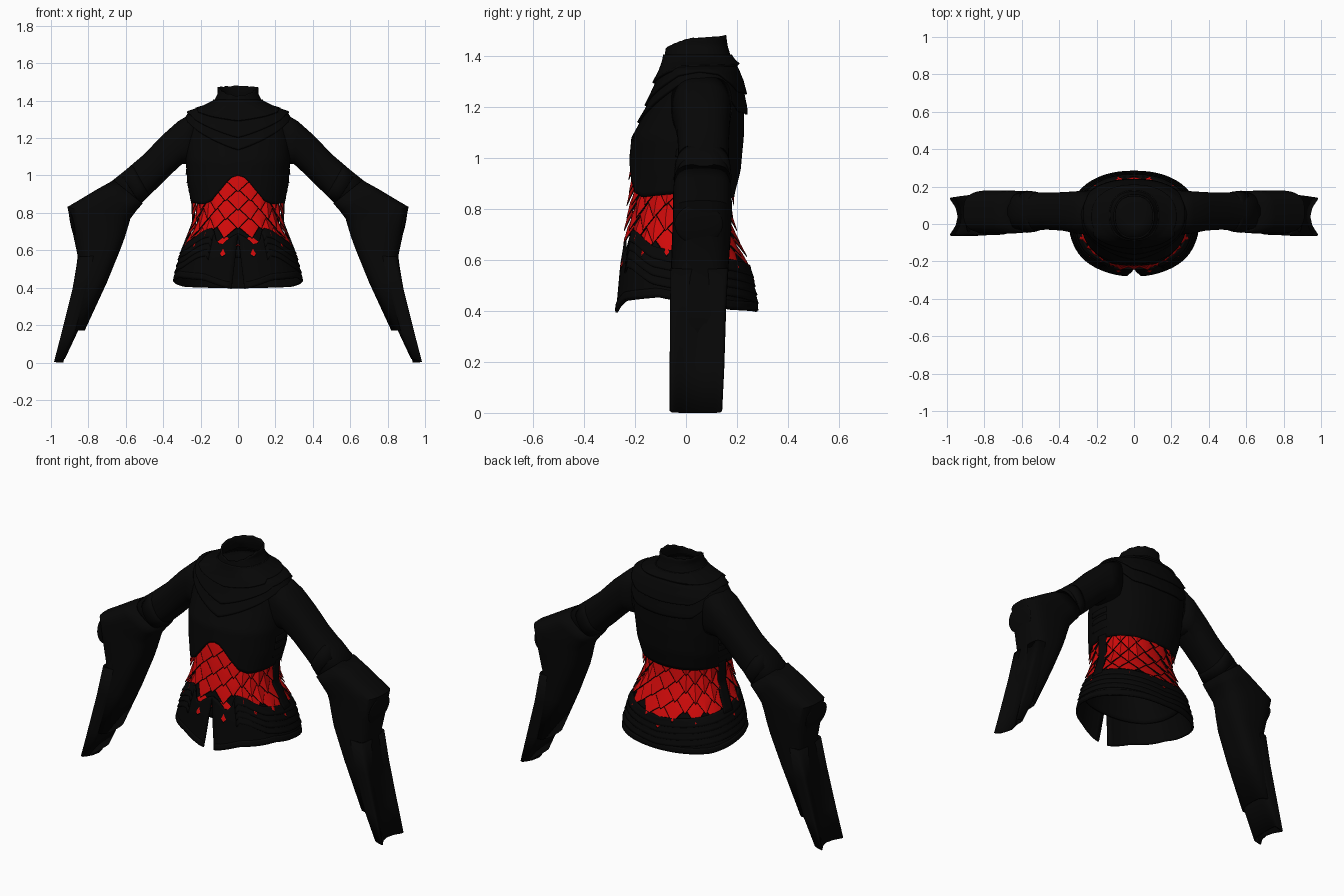
import bpy, bmesh, math
from math import pi, sin, cos

if "Cube" in bpy.data.objects:
    bpy.data.objects.remove(bpy.data.objects["Cube"])


def material(name, rgb):
    m = bpy.data.materials.new(name)
    m.use_nodes = True
    m.diffuse_color = (*rgb, 1)
    bsdf = m.node_tree.nodes["Principled BSDF"]
    bsdf.inputs["Base Color"].default_value = (*rgb, 1)
    bsdf.inputs["Roughness"].default_value = 0.8
    return m


BLACK = material("black leather", (0.002, 0.002, 0.002))
RED = material("red scales", (0.62, 0.003, 0.003))

# Torso profile: height, half width, front y, back y
BODY = [(.38, .343, -.272, .275), (.45, .335, -.262, .268), (.58, .30, -.25, .243),
        (.64, .275, -.24, .213), (.75, .232, -.225, .175), (.85, .235, -.215, .175),
        (.95, .26, -.21, .205), (1.08, .275, -.205, .222), (1.2, .28, -.145, .226),
        (1.3, .272, -.108, .214), (1.345, .25, -.093, .2), (1.375, .17, -.085, .185),
        (1.4, .125, -.08, .172), (1.44, .105, -.076, .16), (1.5, .108, -.072, .152)]


def interp(table, x):
    """Linear lookup of every column after the first."""
    x = min(max(x, table[0][0]), table[-1][0])
    for a, b in zip(table, table[1:]):
        if x <= b[0]:
            f = (x - a[0]) / (b[0] - a[0])
            return [p + (q - p) * f for p, q in zip(a[1:], b[1:])]


def edge(*pairs):
    """Border height by angle: 0 is the front, pi the back, same on both sides."""
    return lambda t: interp(pairs, abs((t + pi) % (2 * pi) - pi))[0]


def power(v, n):
    return math.copysign(abs(v) ** (2 / n), v)


def torso_point(t, z, off=0.0):
    w, front, back = interp(BODY, z)
    mid, depth = (front + back) / 2, (back - front) / 2
    return (power(sin(t), 2.3) * (w + off), mid - power(cos(t), 2.3) * (depth + off), z)


def finish(bm, name, mats, thick, mirror=False):
    me = bpy.data.meshes.new(name)
    bm.to_mesh(me)
    bm.free()
    ob = bpy.data.objects.new(name, me)
    bpy.context.collection.objects.link(ob)
    for m in mats:
        me.materials.append(m)
    if thick:
        ob.modifiers.new("thickness", "SOLIDIFY").thickness = thick
    if mirror:
        ob.modifiers.new("mirror", "MIRROR")
    bpy.ops.object.select_all(action="DESELECT")
    ob.select_set(True)
    bpy.context.view_layer.objects.active = ob
    bpy.ops.object.shade_smooth_by_angle(angle=math.radians(35))


def grid(name, rows, thick=0.01, mirror=False):
    bm = bmesh.new()
    vs = [[bm.verts.new(p) for p in row] for row in rows]
    for r, s in zip(vs, vs[1:]):
        for j in range(len(r) - 1):
            bm.faces.new((r[j], s[j], s[j + 1], r[j + 1]))
    bmesh.ops.remove_doubles(bm, verts=bm.verts, dist=1e-5)
    finish(bm, name, [BLACK], thick, mirror)


def shell(name, top, bottom, off=0.0, flare=0.0, start=0.0, end=2 * pi,
          rows=16, cols=80, slit=0.0, mirror=False):
    """Cloth wrapped on the torso between two borders."""
    out = []
    for i in range(rows + 1):
        v = i / rows
        a, b = start + slit * v, end - slit * v
        line = []
        for j in range(cols + 1):
            t = a + (b - a) * j / cols
            z = top(t) + (bottom(t) - top(t)) * v
            line.append(torso_point(t, z, off + flare * v * v))
        out.append(line)
    grid(name, out, mirror=mirror)


def level(z):
    return lambda t: z


# Borders of the garment pieces
chest_low = edge((0, 1.0), (.1, .99), (.3, .925), (.55, .865), (.8, .845), (1.57, .86), (pi, .845))
skirt_top = edge((0, .69), (.12, .67), (.25, .63), (.36, .64), (.5, .72), (.7, .71),
                 (1.1, .655), (1.57, .63), (pi, .575))
skirt_low = edge((0, .39), (.15, .4), (.5, .44), (1.2, .455), (1.57, .435), (2.2, .405), (pi, .397))

# Torso pieces
shell("undersuit", level(.95), level(.56), off=-.014)
shell("chest_piece", level(1.4), chest_low, flare=.014, rows=30)
shell("skirt", skirt_top, skirt_low, off=.008, slit=.07)
shell("skirt_hem", lambda t: skirt_low(t) + .035, lambda t: skirt_low(t) + .004, off=.011,
      start=.09, end=2 * pi - .09, rows=3)
shell("side_strap", lambda t: chest_low(t) + .02, level(.6), off=.014, start=1.58, end=1.82,
      cols=6, mirror=True)

# Collar with a softly waved rim, closed inside at its foot
collar_top = edge((0, 1.425), (.6, 1.44), (1.4, 1.468), (pi, 1.48))
shell("collar", lambda t: collar_top(t) + .002 * sin(14 * t), level(1.385), off=.003, rows=8)
grid("neck_lining", [[(.12 * r * sin(a * pi / 20), .045 - .12 * r * cos(a * pi / 20), 1.395)
                      for a in range(41)] for r in (0, .5, 1)], .006)

# Overlapping hip bands
for k in range(4):
    shell(f"hip_band_{k + 1}", lambda t: skirt_top(t) - .034 * k,
          lambda t: skirt_top(t) - .034 * k - .045, off=.009, flare=.006,
          start=.46, end=2 * pi - .46, rows=4)

# Layered yoke with pointed front
YOKE = [edge((0, 1.14), (1.1, 1.28), (1.57, 1.31), (2.0, 1.28), (2.55, 1.18), (pi, 1.17)),
        edge((0, 1.205), (1.1, 1.325), (1.57, 1.34), (2.0, 1.33), (2.55, 1.26), (pi, 1.25)),
        edge((0, 1.295), (.5, 1.32), (1.1, 1.36), (pi, 1.37))]
for k, low in enumerate(YOKE):
    shell(f"yoke_layer_{k + 1}", level(1.405), low, off=.004 + .003 * k, flare=.013, rows=20)

# Short side buckle straps under the arms
for k in range(3):
    z = .93 + .045 * k
    shell(f"buckle_strap_{k + 1}", level(z + .015), level(z - .015), off=.008, flare=.006,
          start=1.42, end=1.85, rows=3, cols=12, mirror=True)

# Overlapping kite scales with a dark rim
bm = bmesh.new()
count = 14
step = 2 * pi / count
for row in range(10):
    z = .575 + .05 * row
    for i in range(count):
        t = (i + .5 * (row % 2)) * step
        if not skirt_top(t) - .015 < z < chest_low(t) + .035:
            continue
        top, left, tip, right, mid = [
            bm.verts.new(torso_point(t + dt * step, z + dz, off)) for dt, dz, off in
            [(0, .052, -.012), (-.5, .004, -.006), (0, -.058, .014), (.5, .004, -.006), (0, 0, .006)]]
        for a, b in ((top, left), (left, tip), (tip, right), (right, top)):
            bm.faces.new((a, b, mid))
rim = bmesh.ops.inset_region(bm, faces=bm.faces[:], thickness=.0025, use_boundary=True)
for f in rim["faces"]:
    f.material_index = 1
finish(bm, "waist_scales", [RED, BLACK], .005)


# Sleeves: each ring is inner x, z, outer x, z, front y, back y, hollow of the outer face
def tube(name, rings, grow=0.0, thick=.01, cols=48, n=2.5):
    out = []
    for ax, az, bx, bz, y0, y1, hollow in rings:
        length = math.hypot(bx - ax, bz - az)
        line = []
        for j in range(cols + 1):
            t = 2 * pi * j / cols
            c, s = power(cos(t), n), power(sin(t), n)
            x = (ax + bx) / 2 + (bx - ax) * c * (.5 + grow / length)
            x -= hollow * max(c, 0) * (1 - s * s)
            z = (az + bz) / 2 + (bz - az) * c * (.5 + grow / length)
            line.append((x, (y0 + y1) / 2 + s * ((y1 - y0) / 2 + grow), z))
        out.append(line)
    grid(name, out, thick, mirror=True)


tube("upper_sleeve", [(.23, 1.06, .235, 1.34, -.06, .18, 0), (.30, 1.06, .32, 1.29, -.05, .175, 0),
                      (.36, 1.005, .41, 1.21, -.035, .17, 0), (.43, .935, .5, 1.115, -.03, .168, 0),
                      (.5, .87, .6, 1.03, -.035, .168, 0), (.56, .81, .7, .95, -.035, .17, 0)])
tube("sleeve_band", [(.475, .895, .565, 1.055, -.035, .168, 0), (.49, .88, .585, 1.04, -.04, .172, 0),
                     (.52, .85, .625, 1.0, -.045, .176, 0)], grow=.002)
tube("forearm_guard", [(.51, .85, .665, .975, -.045, .175, 0), (.545, .81, .755, .925, -.05, .178, 0),
                       (.575, .77, .86, .862, -.05, .18, 0), (.585, .735, .912, .832, -.05, .18, 0),
                       (.605, .67, .885, .7, -.055, .175, 0), (.626, .612, .857, .57, -.058, .168, 0),
                       (.7, .43, .888, .42, -.06, .158, .012), (.82, .17, .938, .17, -.06, .145, .03)],
     n=3)
# Long outer cuff, hollowed outward and pointed at its corners
tube("outer_cuff", [(.75, .57, .857, .565, -.06, .165, 0), (.79, .4, .898, .39, -.063, .157, .022),
                    (.85, .18, .957, .17, -.064, .15, .042), (.925, .02, .998, .002, -.064, .142, .055)],
     n=4.5)

# Round elbow cap
bm = bmesh.new()
bmesh.ops.create_uvsphere(bm, u_segments=32, v_segments=16, radius=1)
for v in bm.verts:
    x, y, z = v.co
    v.co = (.884 + .012 * x + .016 * z, .05 + .095 * y, .74 + .078 * z)
finish(bm, "elbow_cap", [BLACK], 0, mirror=True)
